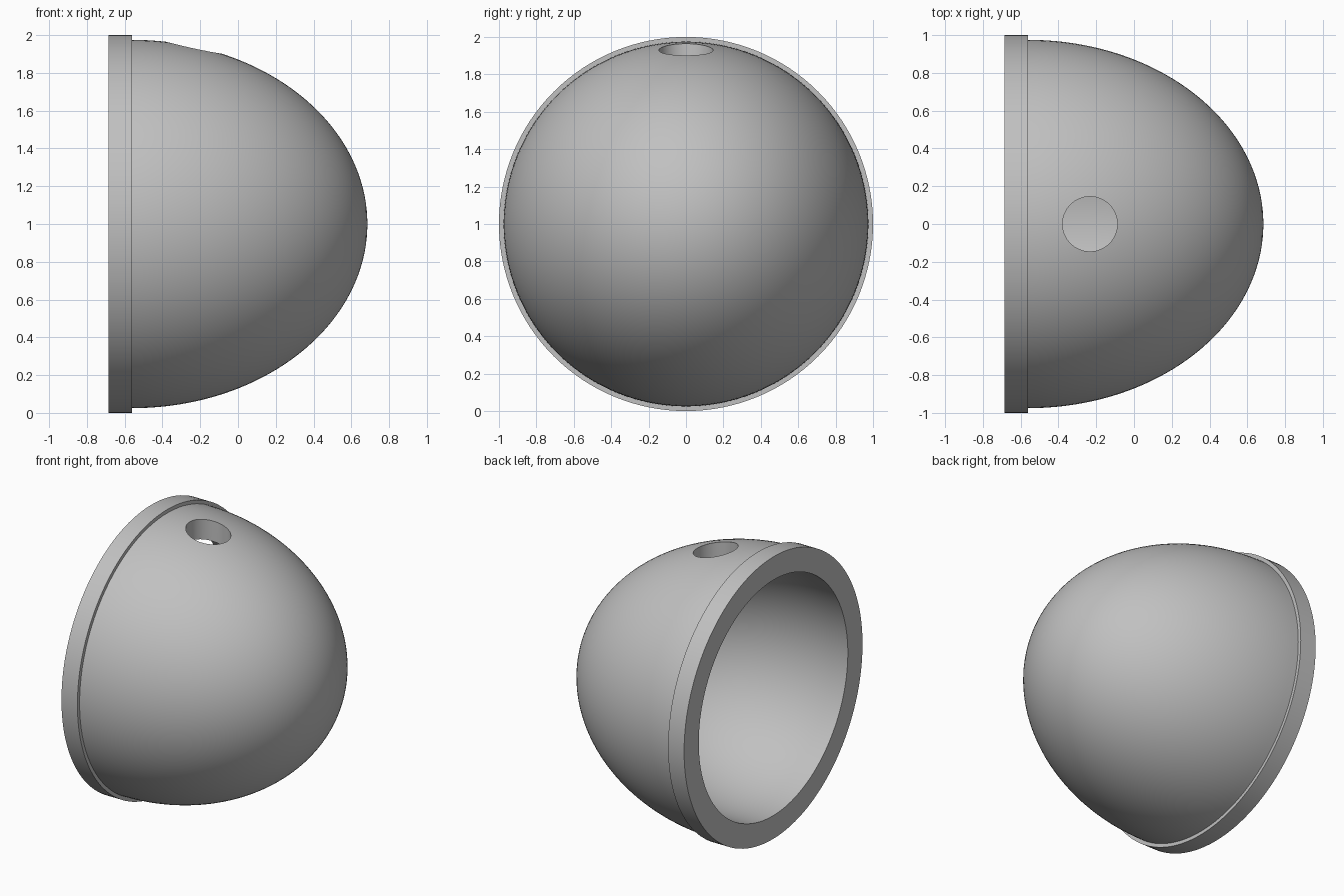
import bpy, bmesh
from math import sin, cos, pi, radians
from mathutils import Vector

cube = bpy.data.objects.get("Cube")
if cube:
    bpy.data.objects.remove(cube, do_unlink=True)

BACK, SHOULDER, TIP = -0.685, -0.56, 0.685   # stations along the x axis
RIM_R, DOME_R, WALL = 1.0, 0.975, 0.14
STEPS, SEGMENTS = 40, 128

grey = bpy.data.materials.new("plain grey")
grey.use_nodes = True
grey.diffuse_color = (0.53, 0.53, 0.53, 1)
grey.node_tree.nodes["Principled BSDF"].inputs["Base Color"].default_value = grey.diffuse_color


def quarter_ellipse(length, radius):
    """Profile points from the shoulder to the tip, as (x, radius)."""
    angles = [pi / 2 * i / STEPS for i in range(STEPS + 1)]
    return [(SHOULDER + length * sin(a), radius * cos(a)) for a in angles]


# Hollow dome with a stepped rim, revolved about the x axis
outer = quarter_ellipse(TIP - SHOULDER, DOME_R)
inner = quarter_ellipse(TIP - SHOULDER - WALL, DOME_R - WALL)
outer_profile = [(BACK, RIM_R), (SHOULDER, RIM_R)] + outer
inner_profile = inner[::-1] + [(BACK, DOME_R - WALL)]

bm = bmesh.new()
for profile in (outer_profile, inner_profile, [inner_profile[-1], outer_profile[0]]):
    verts = [bm.verts.new((x, 0, max(r, 0))) for x, r in profile]
    edges = [bm.edges.new(pair) for pair in zip(verts, verts[1:])]
    bmesh.ops.spin(bm, geom=verts + edges, cent=(0, 0, 0), axis=(1, 0, 0),
                   angle=2 * pi, steps=SEGMENTS)
bmesh.ops.remove_doubles(bm, verts=bm.verts, dist=0.0001)
bmesh.ops.translate(bm, verts=bm.verts, vec=Vector((0, 0, 1)))
bmesh.ops.recalc_face_normals(bm, faces=bm.faces)
mesh = bpy.data.meshes.new("dome_shell")
bm.to_mesh(mesh)
bm.free()
mesh.materials.append(grey)
dome = bpy.data.objects.new("dome_shell", mesh)
bpy.context.collection.objects.link(dome)

# Vertical round hole through the top wall
bpy.ops.mesh.primitive_cylinder_add(vertices=64, radius=0.145, depth=0.8,
                                    location=(-0.233, 0, 1.9))
cutter = bpy.context.object
cutter.name = "hole_cutter"
cutter.hide_render = True
cutter.data.materials.append(grey)
hole = dome.modifiers.new("top_hole", "BOOLEAN")
hole.operation = "DIFFERENCE"
hole.solver = "EXACT"
hole.object = cutter

bpy.ops.object.select_all(action="DESELECT")
dome.select_set(True)
bpy.context.view_layer.objects.active = dome
bpy.ops.object.modifier_apply(modifier=hole.name)
bpy.data.objects.remove(cutter, do_unlink=True)
bpy.ops.object.shade_smooth_by_angle(angle=radians(30))
